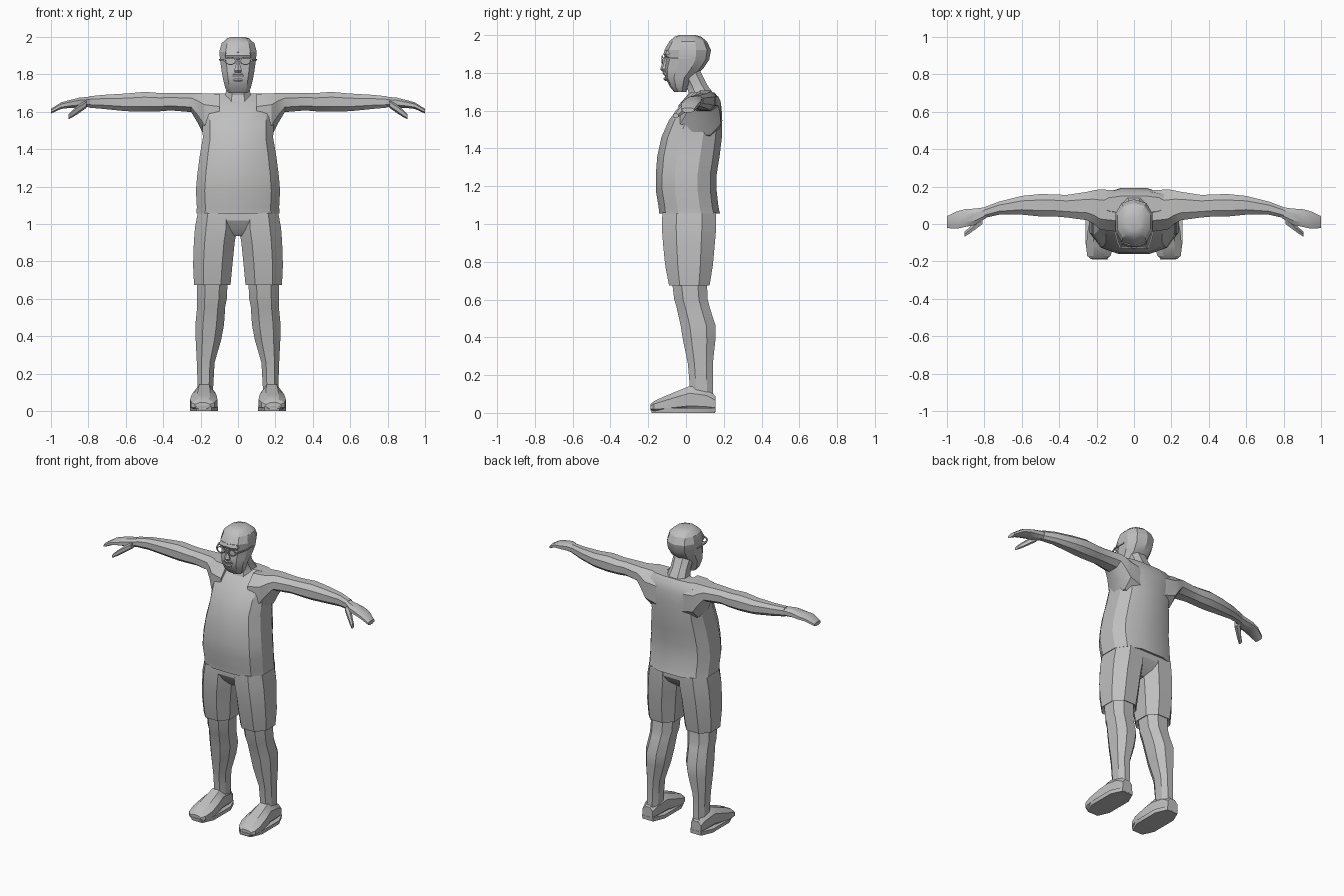
import bpy, bmesh, math

grey = bpy.data.materials.new("plain_grey")
grey.diffuse_color = (0.52, 0.52, 0.52, 1)


def finish(name, bm, mirror=False, angle=24):
    bmesh.ops.recalc_face_normals(bm, faces=bm.faces)
    me = bpy.data.meshes.new(name)
    bm.to_mesh(me)
    bm.free()
    me.materials.append(grey)
    ob = bpy.data.objects.new(name, me)
    bpy.context.collection.objects.link(ob)
    if mirror:
        ob.modifiers.new("mirror", 'MIRROR')
    bpy.ops.object.select_all(action='DESELECT')
    ob.select_set(True)
    bpy.context.view_layer.objects.active = ob
    bpy.ops.object.shade_smooth_by_angle(angle=math.radians(angle))
    return ob


def loft(name, axis, sections, n=8, power=0.85, mirror=False, angle=24):
    """Skin rounded rings; section = (position, a_min, a_max, b_min, b_max)."""
    bm = bmesh.new()
    peak = math.cos(math.pi / n) ** power
    rings = []
    for t, a0, a1, b0, b1 in sections:
        ring = []
        for i in range(n):
            th = 2 * math.pi * (i + 0.5) / n
            c, s = math.cos(th), math.sin(th)
            c = math.copysign(abs(c) ** power, c) / peak
            s = math.copysign(abs(s) ** power, s) / peak
            a = (a0 + a1) / 2 + c * (a1 - a0) / 2
            b = (b0 + b1) / 2 + s * (b1 - b0) / 2
            ring.append(bm.verts.new({'x': (t, a, b), 'y': (a, t, b), 'z': (a, b, t)}[axis]))
        rings.append(ring)
    for r, q in zip(rings, rings[1:]):
        for i in range(n):
            j = (i + 1) % n
            bm.faces.new((r[i], r[j], q[j], q[i]))
    bm.faces.new(rings[0])
    bm.faces.new(rings[-1])
    return finish(name, bm, mirror, angle)


# Shirt with belly, chest and flat shoulders
loft("shirt", 'z', [
    (1.06, -.20, .20, -.125, .165),
    (1.055, -.222, .222, -.142, .18),
    (1.09, -.22, .22, -.145, .172),
    (1.18, -.225, .225, -.16, .162),
    (1.26, -.218, .218, -.16, .162),
    (1.36, -.205, .205, -.152, .178),
    (1.46, -.188, .188, -.13, .19),
    (1.55, -.19, .19, -.09, .192),
    (1.62, -.20, .20, -.035, .188),
    (1.665, -.20, .20, .015, .175),
    (1.697, -.17, .17, .06, .15)], n=12, power=0.75, angle=30)

# Arm from the shoulder to the wrist, ending in a drooping hand
loft("arm", 'x', [
    (.10, -.04, .18, 1.44, 1.695),
    (.18, -.03, .185, 1.47, 1.698),
    (.215, 0, .18, 1.54, 1.70),
    (.25, .02, .172, 1.598, 1.70),
    (.36, .035, .155, 1.607, 1.70),
    (.42, .04, .158, 1.602, 1.70),
    (.50, .04, .16, 1.60, 1.706),
    (.60, .05, .15, 1.603, 1.697),
    (.72, .05, .12, 1.615, 1.69),
    (.80, .032, .09, 1.622, 1.682)], mirror=True, angle=30)
loft("hand", 'x', [
    (.79, .032, .09, 1.625, 1.68),
    (.85, -.005, .082, 1.622, 1.675),
    (.90, -.015, .08, 1.62, 1.662),
    (.945, -.025, .068, 1.615, 1.65),
    (1.0, -.022, .042, 1.59, 1.615)], mirror=True)
loft("thumb", 'x', [
    (.81, .0, .05, 1.622, 1.66),
    (.85, -.03, .015, 1.595, 1.635),
    (.88, -.052, -.018, 1.575, 1.61),
    (.905, -.068, -.04, 1.562, 1.585)], n=6, mirror=True)

# Shorts: hips plus two wide legs
loft("shorts_hips", 'z', [
    (.935, -.06, .06, -.06, .08),
    (.975, -.15, .15, -.10, .13),
    (1.02, -.215, .215, -.125, .158),
    (1.08, -.21, .21, -.125, .16)])
loft("shorts_leg", 'z', [
    (.69, .065, .215, -.07, .10),
    (.675, .04, .235, -.09, .125),
    (.78, .03, .24, -.11, .142),
    (.90, .018, .236, -.122, .153),
    (.98, .004, .23, -.128, .16),
    (1.06, .01, .215, -.125, .16)], mirror=True)

# Bare lower leg with knee and calf
loft("lower_leg", 'z', [
    (.08, .135, .215, .02, .145),
    (.14, .132, .216, .02, .143),
    (.26, .125, .22, .01, .142),
    (.38, .09, .226, -.015, .155),
    (.46, .075, .228, -.028, .157),
    (.56, .068, .218, -.05, .125),
    (.60, .06, .22, -.062, .115),
    (.70, .055, .218, -.075, .11)], mirror=True)

# Shoe and its sole
loft("shoe", 'y', [
    (.155, .145, .22, .005, .09),
    (.11, .132, .23, 0, .125),
    (.02, .125, .236, 0, .142),
    (-.04, .115, .248, 0, .118),
    (-.12, .11, .256, 0, .085),
    (-.17, .125, .25, .005, .062),
    (-.188, .15, .23, .012, .045)], mirror=True)
loft("shoe_sole", 'z', [
    (0, .108, .255, -.182, .154),
    (.026, .106, .258, -.19, .156)], power=.7, mirror=True)

# Neck leaning forward into the head
loft("neck", 'z', [
    (1.64, -.08, .08, .0, .165),
    (1.69, -.068, .068, .015, .145),
    (1.74, -.058, .058, .0, .11),
    (1.82, -.06, .06, -.04, .07)])

# Head with bearded jaw
loft("head", 'z', [
    (1.70, -.05, .05, -.062, .0),
    (1.725, -.068, .068, -.082, .01),
    (1.775, -.08, .08, -.108, .035),
    (1.82, -.088, .088, -.112, .085),
    (1.87, -.095, .095, -.102, .118),
    (1.92, -.10, .10, -.11, .127),
    (1.965, -.088, .088, -.085, .108),
    (1.99, -.062, .062, -.06, .08),
    (2.0, -.035, .035, -.035, .05)], n=10, power=.85)
loft("brow", 'z', [
    (1.885, -.065, .065, -.112, -.07),
    (1.90, -.07, .07, -.12, -.07),
    (1.92, -.06, .06, -.112, -.07)], n=8)
loft("nose", 'z', [
    (1.808, -.014, .014, -.124, -.09),
    (1.82, -.02, .02, -.134, -.09),
    (1.85, -.012, .012, -.124, -.09),
    (1.89, -.009, .009, -.112, -.09)], n=6)
loft("moustache", 'z', [
    (1.786, -.034, .034, -.114, -.09),
    (1.80, -.026, .026, -.123, -.09),
    (1.808, -.014, .014, -.118, -.09)], n=6)
loft("lower_lip", 'z', [
    (1.758, -.018, .018, -.108, -.08),
    (1.768, -.024, .024, -.117, -.08),
    (1.776, -.02, .02, -.114, -.08)], n=6)

# Glasses: rims, bridge and side arms
bm = bmesh.new()
segs, rim = 10, []
for i in range(segs):
    th = 2 * math.pi * i / segs
    c, s = math.cos(th), math.sin(th)
    rim.append([bm.verts.new((.041 + c * r, -.126 + d, 1.872 + s * r * .68))
                for r, d in ((.033, -.004), (.033, .004), (.026, .004), (.026, -.004))])
for i in range(segs):
    p, q = rim[i], rim[(i + 1) % segs]
    for k in range(4):
        m = (k + 1) % 4
        bm.faces.new((p[k], p[m], q[m], q[k]))
finish("glasses_rim", bm, True)
loft("glasses_bridge", 'x', [(-.012, -.13, -.122, 1.872, 1.88),
                             (.012, -.13, -.122, 1.872, 1.88)], n=4)
loft("glasses_side_arm", 'y', [(-.128, .07, .078, 1.873, 1.881),
                               (-.07, .092, .10, 1.875, 1.883),
                               (.02, .094, .102, 1.875, 1.883)], n=4, mirror=True)
